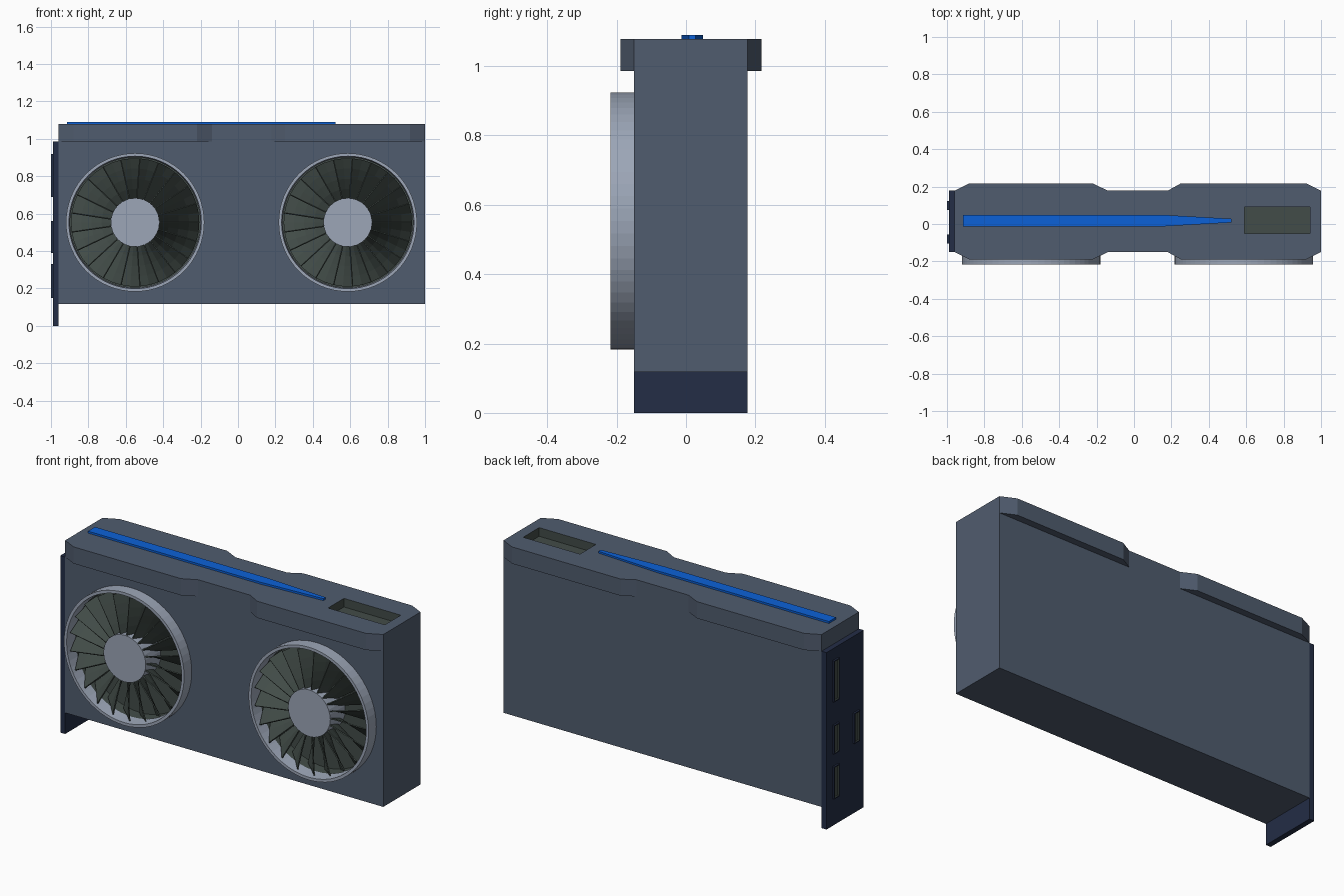
import bpy, bmesh, math
from mathutils import Vector

if "Cube" in bpy.data.objects:
    bpy.data.objects.remove(bpy.data.objects["Cube"])


def material(name, r, g, b):
    lin = lambda c: (c / 255 / 12.92) if c < 11 else ((c / 255 + 0.055) / 1.055) ** 2.4
    m = bpy.data.materials.new(name)
    m.diffuse_color = (lin(r), lin(g), lin(b), 1)
    m.use_nodes = True
    m.node_tree.nodes["Principled BSDF"].inputs["Base Color"].default_value = m.diffuse_color
    return m


SLATE = material("slate shell", 80, 92, 110)
SILVER = material("silver grey", 156, 166, 183)
OLIVE = material("dark olive grey", 66, 76, 72)
NAVY = material("dark navy", 35, 45, 70)
BLUE = material("bright blue", 12, 97, 215)


def finish(name, bm, *mats):
    bmesh.ops.recalc_face_normals(bm, faces=bm.faces)
    me = bpy.data.meshes.new(name)
    bm.to_mesh(me)
    bm.free()
    for m in mats:
        me.materials.append(m)
    ob = bpy.data.objects.new(name, me)
    bpy.context.collection.objects.link(ob)
    return ob


def prism(name, outline, z0, z1, *mats):
    """Extrude an xy outline from z0 to z1."""
    bm = bmesh.new()
    face = bm.faces.new([bm.verts.new((x, y, z0)) for x, y in outline])
    top = bmesh.ops.extrude_face_region(bm, geom=[face])["geom"]
    verts = [v for v in top if isinstance(v, bmesh.types.BMVert)]
    bmesh.ops.translate(bm, verts=verts, vec=(0, 0, z1 - z0))
    return finish(name, bm, *mats)


def box(name, x0, x1, y0, y1, z0, z1, *mats):
    return prism(name, [(x0, y0), (x1, y0), (x1, y1), (x0, y1)], z0, z1, *mats)


def lathe(name, profile, cx, cz, segs, mat, closed):
    """Spin a (radius, y) profile about a y axis through (cx, cz)."""
    bm = bmesh.new()
    rings = [[bm.verts.new((cx + r * math.cos(2 * math.pi * i / segs), y,
                            cz + r * math.sin(2 * math.pi * i / segs)))
              for i in range(segs)] for r, y in profile]
    pairs = list(zip(rings, rings[1:]))
    if closed:
        pairs.append((rings[-1], rings[0]))
    else:
        bm.faces.new(rings[0])
        bm.faces.new(rings[-1])
    for a, b in pairs:
        for i in range(segs):
            j = (i + 1) % segs
            bm.faces.new((a[i], a[j], b[j], b[i]))
    return finish(name, bm, mat)


def cut(ob, cutters, inside):
    """Subtract cutters, then paint the faces that pass the rule with slot 1."""
    for c in cutters:
        mod = ob.modifiers.new("cut", 'BOOLEAN')
        mod.operation, mod.solver, mod.object = 'DIFFERENCE', 'EXACT', c
    dg = bpy.context.evaluated_depsgraph_get()
    me = bpy.data.meshes.new_from_object(ob.evaluated_get(dg))
    ob.modifiers.clear()
    ob.data = me
    me.materials.clear()
    me.materials.append(SLATE)
    me.materials.append(OLIVE)
    for p in me.polygons:
        p.material_index = int(inside(p.center))
    for c in cutters:
        bpy.data.objects.remove(c)


FANS = (-0.55, 0.587)
FZ, R = 0.553, 0.37
Y0, Y1 = -0.15, 0.178

# Main shell with two round fan wells
shell = box("shell", -0.96, 1.0, Y0, Y1, 0.118, 0.985, SLATE, OLIVE)
wells = [lathe("well_cutter", [(0.35, -0.3), (0.35, -0.08)], x, FZ, 64, OLIVE, False)
         for x in FANS]
cut(shell, wells, lambda c: Y0 + 0.005 < c.y < Y1 - 0.01
    and 0.15 < c.z < 0.95 and -0.95 < c.x < 0.98)

# Top cap with flared sides and a socket pocket
half = [(-0.96, 0), (-0.88, 0.039), (-0.22, 0.039), (-0.14, 0),
        (0.18, 0), (0.25, 0.039), (0.92, 0.039), (1.0, 0)]
outline = [(x, Y0 - d) for x, d in half] + [(x, Y1 + d) for x, d in reversed(half)]
cap = prism("top_cap", outline, 0.985, 1.078, SLATE, OLIVE)
pocket = box("pocket_cutter", 0.59, 0.94, -0.05, 0.09, 1.03, 1.2, OLIVE)
cut(cap, [pocket], lambda c: 0.58 < c.x < 0.95 and -0.06 < c.y < 0.1
    and 0.99 < c.z < 1.077)

# Tapered light strip on the top
prism("light_strip", [(-0.915, -0.013), (0.15, -0.013), (0.52, 0.008),
                      (0.52, 0.028), (0.15, 0.049), (-0.915, 0.049)],
      1.078, 1.089, BLUE)

# Mounting bracket
box("bracket", -0.99, -0.96, Y0, Y1, 0, 0.985, NAVY)

# Ports: raised frames with a sunken dark opening
for i, (y, z0, z1) in enumerate([(0.1, 0.69, 0.92), (0.1, 0.40, 0.56),
                                 (0.1, 0.15, 0.33), (-0.08, 0.39, 0.56)]):
    port = box(f"port_{i + 1}", -1.0, -0.988, y - 0.024, y + 0.024, z0, z1, NAVY, OLIVE)
    bm = bmesh.new()
    bm.from_mesh(port.data)
    bm.faces.ensure_lookup_table()
    front = min(bm.faces, key=lambda f: f.calc_center_median().x)
    bmesh.ops.inset_region(bm, faces=[front], thickness=0.008)
    wall = bmesh.ops.inset_region(bm, faces=[front], thickness=0.0005, depth=-0.008)
    for f in wall["faces"] + [front]:
        f.material_index = 1
    bm.to_mesh(port.data)
    bm.free()

# Fans: outer ring, hub and pitched blades
BLADES, SPAN, STEPS = 21, math.radians(17), 4
for side, cx in zip(("left", "right"), FANS):
    lathe(f"{side}_fan_ring", [(R, Y0 + 0.001), (R, -0.217), (0.354, -0.217), (0.348, Y0 + 0.001)],
          cx, FZ, 64, SILVER, True)
    lathe(f"{side}_fan_hub", [(0.13, -0.08), (0.13, -0.212)], cx, FZ, 32, SILVER, False)
    bm = bmesh.new()
    for b in range(BLADES):
        start = 2 * math.pi * b / BLADES
        rows = []
        for s in range(STEPS + 1):
            r = 0.125 + (0.343 - 0.125) * s / STEPS
            row = []
            for k in range(3):
                t = k / 2
                a = start + SPAN * t
                y = -0.115 - 0.092 * t ** 1.2
                row.append(bm.verts.new((cx + r * math.cos(a), y, FZ + r * math.sin(a))))
            rows.append(row)
        for p, q in zip(rows, rows[1:]):
            for k in range(2):
                bm.faces.new((p[k], p[k + 1], q[k + 1], q[k]))
    blades = finish(f"{side}_fan_blades", bm, OLIVE)
    # Turn every blade to face the front
    bm = bmesh.new()
    bm.from_mesh(blades.data)
    bm.normal_update()
    for f in bm.faces:
        if f.normal.y > 0:
            f.normal_flip()
    bm.to_mesh(blades.data)
    bm.free()
    solid = blades.modifiers.new("thickness", 'SOLIDIFY')
    solid.thickness = 0.006
    solid.offset = -1
